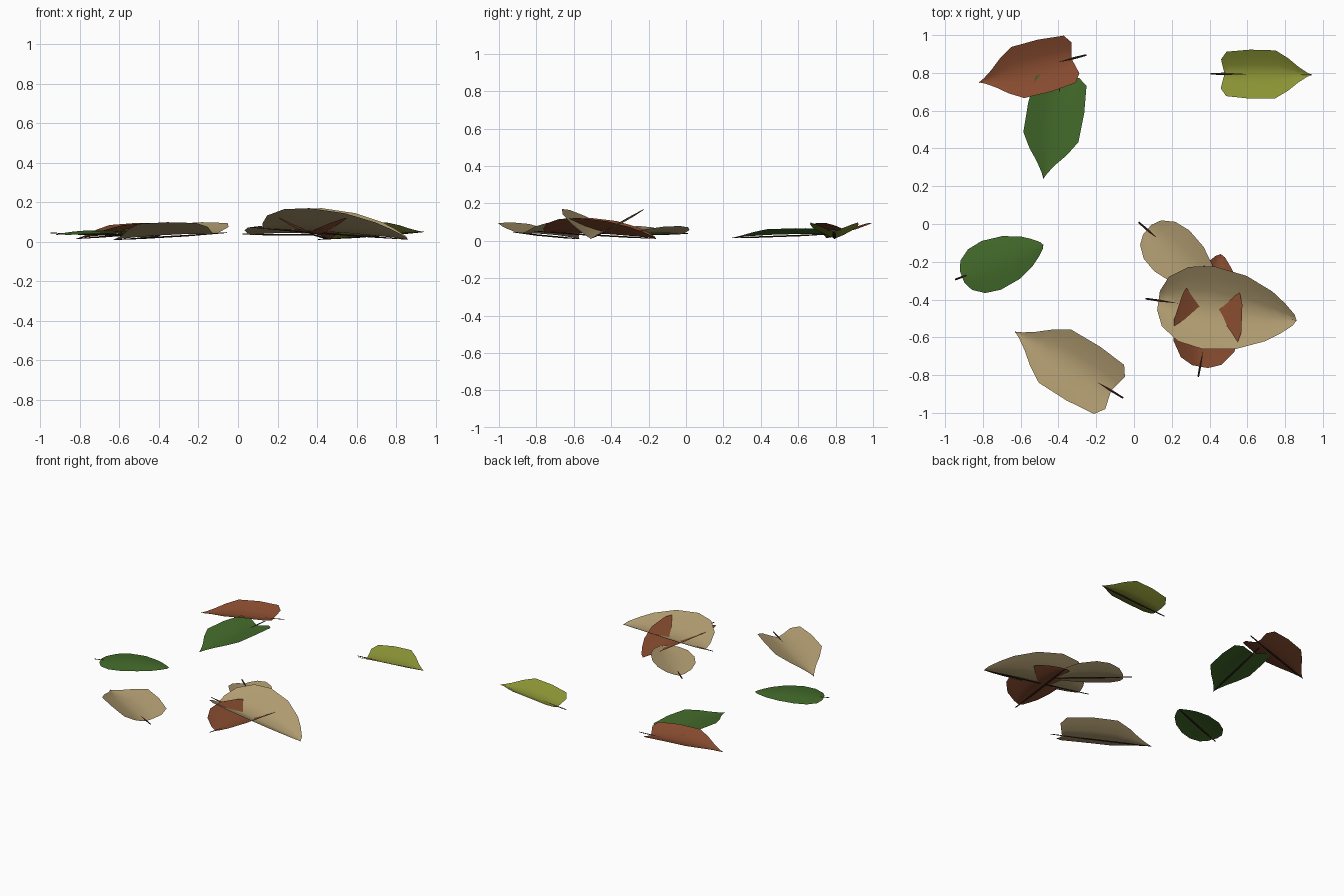
import bpy
import bmesh
from mathutils import Vector

cube = bpy.data.objects.get("Cube")
if cube:
    bpy.data.objects.remove(cube, do_unlink=True)


def material(name, rgb):
    mat = bpy.data.materials.new(name)
    mat.use_nodes = True
    color = (*rgb, 1)
    mat.diffuse_color = color
    bsdf = mat.node_tree.nodes["Principled BSDF"]
    bsdf.inputs["Base Color"].default_value = color
    bsdf.inputs["Roughness"].default_value = 0.9
    return mat


TAN = material("dry tan", (0.44, 0.335, 0.165))
BROWN = material("rust brown", (0.24, 0.07, 0.028))
GREEN = material("leaf green", (0.055, 0.144, 0.023))
OLIVE = material("olive yellow", (0.25, 0.285, 0.034))
STEM = material("dark stem", (0.042, 0.02, 0.011))

# Half outlines from base to tip: (position, half width) per unit length
OVAL = [(0, .07), (.05, .18), (.18, .27), (.36, .3), (.6, .265),
        (.8, .18), (.9, .11), (.98, .04), (1, 0)]
ANGULAR = [(0, .16), (.06, .245), (.32, .27), (.6, .265),
           (.74, .18), (.85, .09), (.94, .03), (1, 0)]
COLUMNS = (-1, -.75, -.4, 0, .4, .75, 1)


def finish(bm, name, mat, smooth):
    mesh = bpy.data.meshes.new(name)
    bm.to_mesh(mesh)
    bm.free()
    mesh.materials.append(mat)
    for poly in mesh.polygons:
        poly.use_smooth = smooth
    obj = bpy.data.objects.new(name, mesh)
    bpy.context.collection.objects.link(obj)


def leaf(name, mat, outline, base, tip, lift, stem_out=0.07, arch=0.01):
    """Creased blade from base to tip, edges raised by lift, with a straight stem."""
    base, tip = Vector(base), Vector(tip)
    axis = tip - base
    side = Vector((-axis.y, axis.x, 0))
    widest = max(w for u, w in outline)
    notch = 0.04 if outline is ANGULAR else 0

    # Blade
    bm = bmesh.new()
    rows = []
    for u, w in outline:
        row = []
        for f in COLUMNS:
            inset = notch * (1 - abs(f)) * (1 - u)
            p = base + axis * (u + inset) + side * w * f
            p.z += arch * 4 * u * (1 - u) + lift * (w / widest) * abs(f) ** 1.3
            row.append(bm.verts.new(p))
        rows.append(row)
    for low, high in zip(rows, rows[1:]):
        for i in range(len(COLUMNS) - 1):
            bm.faces.new((low[i + 1], low[i], high[i], high[i + 1]))
    bmesh.ops.remove_doubles(bm, verts=bm.verts, dist=0.0005)
    bmesh.ops.recalc_face_normals(bm, faces=bm.faces)
    if sum(face.normal.z for face in bm.faces) < 0:
        bmesh.ops.reverse_faces(bm, faces=bm.faces)
    finish(bm, name, mat, True)

    # Stem: slim strip, hidden under the arched middle of the blade
    bm = bmesh.new()
    start = base - axis.normalized() * stem_out + Vector((0, 0, .004))
    across = side.normalized() * 0.009
    up = Vector((0, 0, .004))
    rings = []
    for p, s in ((start, .5), (base + axis * .3, 1), (base + axis * .75, 1), (tip, .3)):
        rings.append([bm.verts.new(p + d * s) for d in (across, up, -across, -up)])
    for a, b in zip(rings, rings[1:]):
        for i in range(4):
            j = (i + 1) % 4
            bm.faces.new((a[i], a[j], b[j], b[i]))
    bm.faces.new(rings[0])
    bm.faces.new(rings[-1])
    bmesh.ops.recalc_face_normals(bm, faces=bm.faces)
    finish(bm, name + "_stem", STEM, False)


# Broad oval leaves
leaf("large_tan_leaf", TAN, OVAL, (.13, -.405, .065), (.86, -.51, .012), .115)
leaf("lower_brown_leaf", BROWN, OVAL, (.35, -.755, .045), (.46, -.16, .012), .08, .055)
leaf("small_tan_leaf", TAN, OVAL, (.07, -.03, .035), (.43, -.34, .035), .035, .06)
leaf("small_green_leaf", GREEN, OVAL, (-.91, -.28, .04), (-.48, -.11, .034), -.015, .04, .022)

# Angular leaves
leaf("front_tan_leaf", TAN, ANGULAR, (-.1, -.895, .04), (-.63, -.57, .01), .06, .05)
leaf("upper_brown_leaf", BROWN, ANGULAR, (-.31, .88, .055), (-.82, .75, .015), .045, .06)
leaf("tall_green_leaf", GREEN, ANGULAR, (-.38, .79, .035), (-.48, .24, .015), .03, .05)
leaf("olive_leaf", OLIVE, ANGULAR, (.46, .795, .012), (.94, .79, .05), .06, .055, .005)
